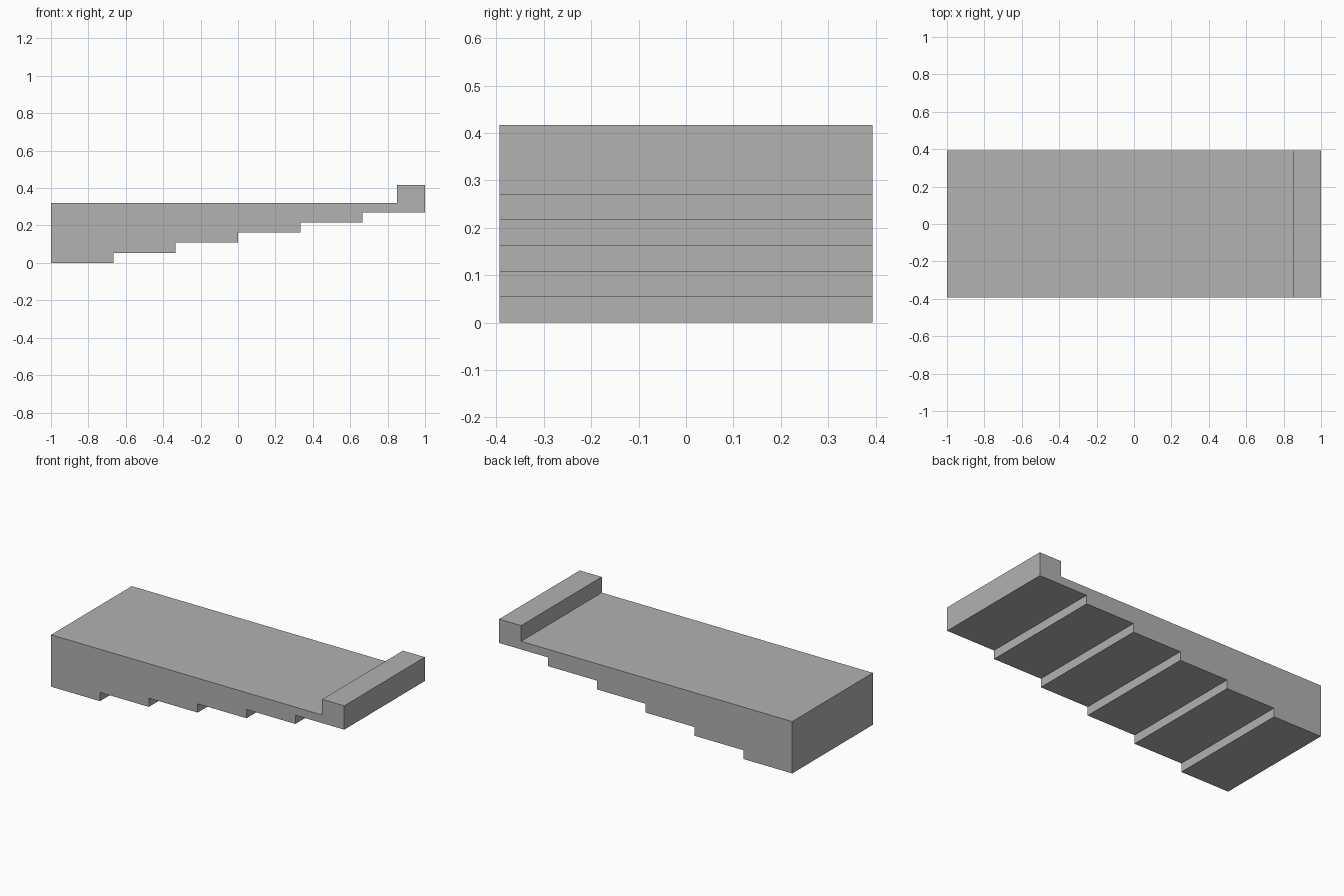
import bpy
import bmesh

old = bpy.data.objects.get("Cube")
if old:
    bpy.data.objects.remove(old, do_unlink=True)

# Single plain grey
grey = bpy.data.materials.new("plain_grey")
grey.use_nodes = True
colour = (0.445, 0.445, 0.445, 1)
grey.diffuse_color = colour
grey.node_tree.nodes["Principled BSDF"].inputs["Base Color"].default_value = colour

HALF_WIDTH = 0.393
STEPS = 6
RISE = 0.054
TREAD = 2 / STEPS
DECK_Z, CURB_Z, CURB_X = 0.32, 0.417, 0.85

# Side profile: stepped underside, then the raised curb and flat deck
profile = []
for i in range(STEPS):
    profile.append((-1 + i * TREAD, i * RISE))
    profile.append((-1 + (i + 1) * TREAD, i * RISE))
profile += [(1, CURB_Z), (CURB_X, CURB_Z), (CURB_X, DECK_Z), (-1, DECK_Z)]

# Extrude the profile across the full width
bm = bmesh.new()
face = bm.faces.new([bm.verts.new((x, -HALF_WIDTH, z)) for x, z in profile])
result = bmesh.ops.extrude_face_region(bm, geom=[face])
moved = [g for g in result["geom"] if isinstance(g, bmesh.types.BMVert)]
bmesh.ops.translate(bm, verts=moved, vec=(0, 2 * HALF_WIDTH, 0))
bmesh.ops.recalc_face_normals(bm, faces=bm.faces)

mesh = bpy.data.meshes.new("stepped_platform")
bm.to_mesh(mesh)
bm.free()
mesh.materials.append(grey)
platform = bpy.data.objects.new("stepped_platform", mesh)
bpy.context.collection.objects.link(platform)
